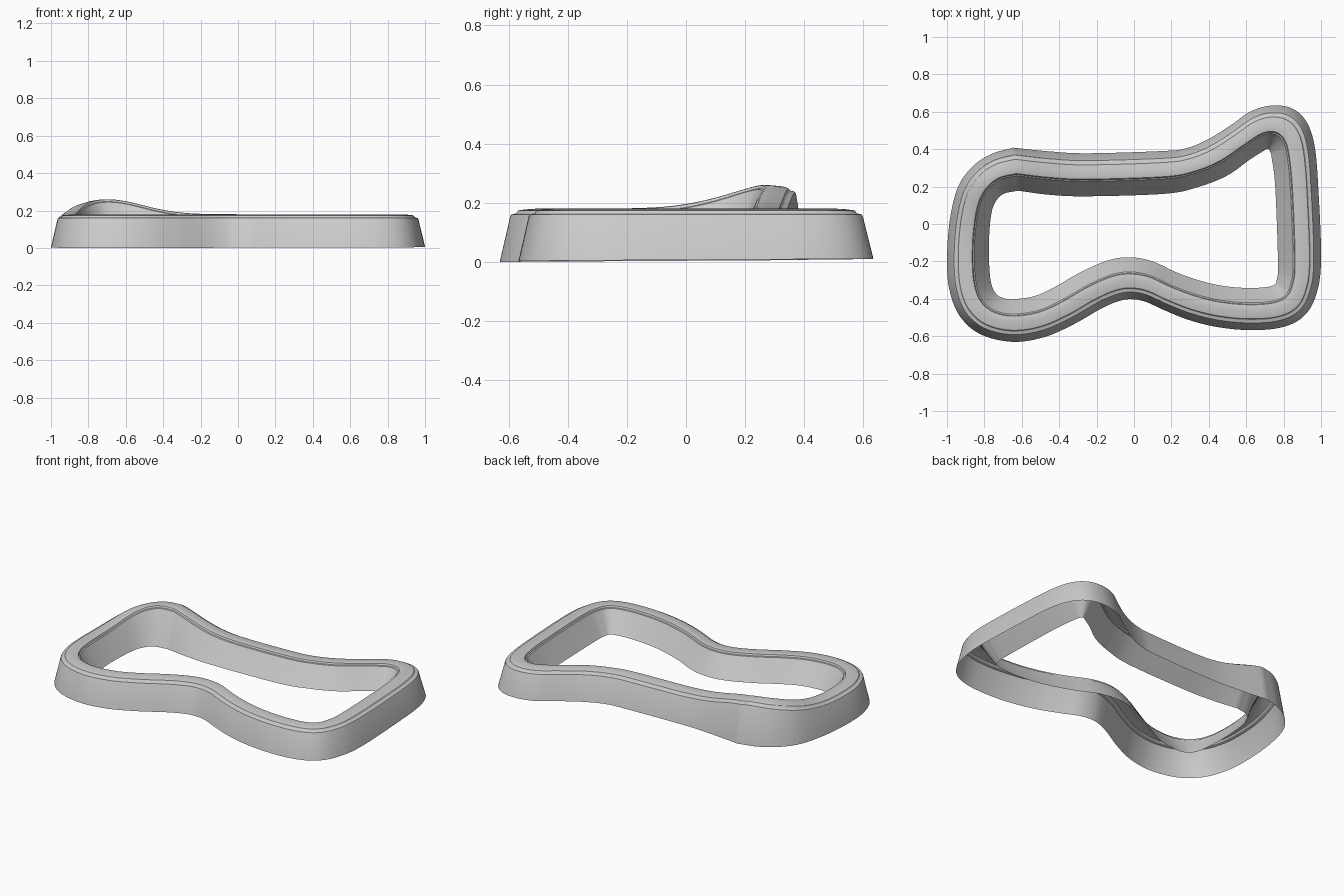
import bpy, math
from mathutils import Vector

# Stations round the base, counter-clockwise: outer x, outer y, inner x, inner y
STATIONS = [
    (-1, -.2, -.775, -.2), (-.985, -.36, -.765, -.31), (-.93, -.495, -.74, -.37),
    (-.82, -.59, -.70, -.395), (-.65, -.63, -.645, -.402), (-.48, -.605, -.53, -.385),
    (-.32, -.535, -.42, -.335), (-.18, -.455, -.29, -.26), (-.09, -.415, -.14, -.195),
    (-.02, -.402, -.02, -.178), (.06, -.415, .10, -.20), (.16, -.46, .23, -.26),
    (.29, -.512, .35, -.302), (.44, -.55, .47, -.33), (.61, -.567, .6, -.342),
    (.78, -.555, .70, -.338), (.9, -.50, .75, -.325), (.97, -.39, .765, -.29),
    (1, -.2, .77, -.2), (.985, .2, .755, .2), (.965, .42, .735, .36),
    (.92, .55, .728, .385), (.84, .62, .722, .398), (.73, .633, .715, .402),
    (.62, .60, .70, .395), (.52, .53, .62, .345), (.4, .455, .5, .26),
    (.28, .405, .35, .20), (.15, .39, .17, .162), (-.25, .378, -.25, .148),
    (-.45, .388, -.45, .156), (-.645, .408, -.62, .178), (-.76, .375, -.70, .16),
    (-.86, .31, -.745, .11), (-.94, .2, -.765, .04), (-.985, .02, -.775, -.08),
]
CREASE = 31   # the sharp corner at the back left
STEPS = 8

# Cross-section: fraction of the way from outer to inner base edge, height
PROFILE = [(0, 0), (.155, .154), (.17, .16), (.225, .163), (.245, .165), (.27, .173),
           (.30, .175), (.45, .179), (.57, .18), (.60, .178), (.62, .168), (.65, .165),
           (.67, .157), (1, .035)]


def spline(a, b, c, d, t):
    return .5 * (2*b + (c - a)*t + (2*a - 5*b + 4*c - d)*t*t + (3*b - a - 3*c + d)*t**3)


def bump(x, y):
    # raised lump at the back left corner
    dy = min(0, y - .26)
    return .08 * math.exp(-((x + .70) / .27)**2 - (dy / .23)**2)


pts = [Vector(s) for s in STATIONS]
n = len(pts)
rings = []
for i in range(n):
    a, b, c, d = (pts[(i + k) % n] for k in (-1, 0, 1, 2))
    if i == CREASE:
        a = 2*b - c
    if (i + 1) % n == CREASE:
        d = 2*c - b
    rings += [spline(a, b, c, d, k / STEPS) for k in range(STEPS)]

# Ring shell, open underneath
verts, faces = [], []
m = len(PROFILE)
for r in rings:
    outer, inner = Vector(r[:2]), Vector(r[2:])
    for f, z in PROFILE:
        p = outer.lerp(inner, f)
        if z > .1:
            z += bump(p.x, p.y)
        else:
            z += .006 * max(0, p.y + .6) + .003 * max(0, p.x)
        verts.append((p.x, p.y, z))
count = len(rings)
for i in range(count):
    k = (i + 1) % count
    for j in range(m - 1):
        faces.append((i*m + j, k*m + j, k*m + j + 1, i*m + j + 1))

mesh = bpy.data.meshes.new("ring_shell")
mesh.from_pydata(verts, [], faces)
mesh.update()
shell = bpy.data.objects.new("ring_shell", mesh)
bpy.context.collection.objects.link(shell)
bpy.context.view_layer.objects.active = shell
shell.select_set(True)
bpy.ops.object.shade_smooth_by_angle(angle=math.radians(25))
